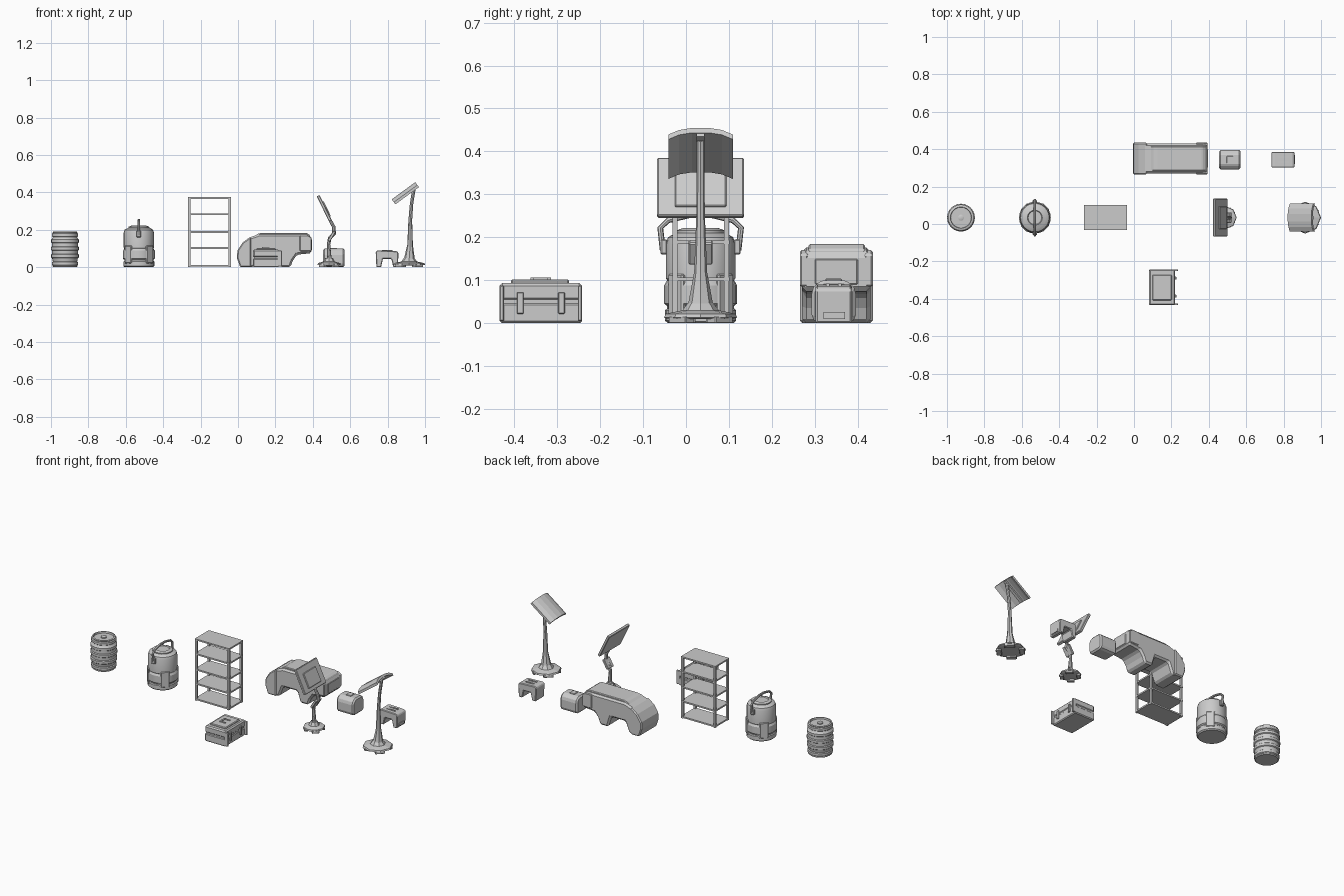
import bpy, bmesh, math
from mathutils import Vector, Matrix

ROW = 0.034  # y of the middle row of props


def finish(name, bm, bevel=0.0, smooth=False):
    bmesh.ops.recalc_face_normals(bm, faces=bm.faces)
    me = bpy.data.meshes.new(name)
    bm.to_mesh(me)
    bm.free()
    ob = bpy.data.objects.new(name, me)
    bpy.context.collection.objects.link(ob)
    if bevel:
        m = ob.modifiers.new("bevel", "BEVEL")
        m.width, m.segments, m.limit_method = bevel, 1, "ANGLE"
    if smooth:
        bpy.ops.object.select_all(action="DESELECT")
        ob.select_set(True)
        bpy.context.view_layer.objects.active = ob
        bpy.ops.object.shade_smooth_by_angle(angle=math.radians(30))
    return ob


def box(name, x, y, z, bevel=0.0, tilt=0.0, turn=0.0):
    """Box from (min, max) ranges, tilted about y and turned about z."""
    bm = bmesh.new()
    bmesh.ops.create_cube(bm, size=1)
    for v in bm.verts:
        v.co = Vector((v.co.x * (x[1] - x[0]), v.co.y * (y[1] - y[0]), v.co.z * (z[1] - z[0])))
    ob = finish(name, bm, bevel)
    ob.location = [(a + b) / 2 for a, b in (x, y, z)]
    ob.rotation_euler = (0, tilt, turn)
    return ob


def lathe(name, profile, x, y, n=24, smooth=True):
    bm = bmesh.new()
    rings = []
    for r, z in profile:
        rings.append([bm.verts.new((x + r * math.cos(math.tau * i / n), y + r * math.sin(math.tau * i / n), z))
                      for i in range(n)])
    for a, b in zip(rings, rings[1:]):
        for i in range(n):
            bm.faces.new((a[i], a[(i + 1) % n], b[(i + 1) % n], b[i]))
    bm.faces.new(rings[0])
    bm.faces.new(rings[-1])
    return finish(name, bm, smooth=smooth)


def extrude(name, pts, lo, hi, axis="y", bevel=0.0):
    """Extrude an (x,z) outline along y, or a (y,z) outline along x."""
    bm = bmesh.new()
    at = (lambda a, b, d: (a, d, b)) if axis == "y" else (lambda a, b, d: (d, a, b))
    f, g = [[bm.verts.new(at(a, b, d)) for a, b in pts] for d in (lo, hi)]
    bm.faces.new(f)
    bm.faces.new(g)
    for i in range(len(f)):
        j = (i + 1) % len(f)
        bm.faces.new((f[i], f[j], g[j], g[i]))
    return finish(name, bm, bevel)


def tube(name, pts, radii, n=8):
    bm = bmesh.new()
    pts = [Vector(p) for p in pts]
    rings = []
    for i, p in enumerate(pts):
        t = (pts[min(i + 1, len(pts) - 1)] - pts[max(i - 1, 0)]).normalized()
        side = Vector((0, 1, 0)) if abs(t.x) > 1e-5 else Vector((1, 0, 0))
        u = (side - t * side.dot(t)).normalized()
        w = t.cross(u)
        rings.append([bm.verts.new(p + radii[i] * (u * math.cos(math.tau * k / n) + w * math.sin(math.tau * k / n)))
                      for k in range(n)])
    for a, b in zip(rings, rings[1:]):
        for k in range(n):
            bm.faces.new((a[k], a[(k + 1) % n], b[(k + 1) % n], b[k]))
    bm.faces.new(rings[0])
    bm.faces.new(rings[-1])
    return finish(name, bm, smooth=True)


# Barrel: five hoops, rim and recessed lid
prof = [(0.062, 0), (0.068, 0.005)]
for zc, r in ((0.02, 0.070), (0.06, 0.074), (0.10, 0.0745), (0.14, 0.074), (0.172, 0.070)):
    prof += [(r - 0.005, zc - 0.011), (r, zc - 0.007), (r, zc + 0.007), (r - 0.005, zc + 0.011)]
prof += [(0.066, 0.188), (0.062, 0.19), (0.057, 0.19), (0.055, 0.181)]
lathe("barrel", prof, -0.925, ROW)
lathe("barrel_bung", [(0.016, 0.18), (0.016, 0.188), (0.012, 0.19)], -0.925, ROW, 12)

# Canister: body, base guard, cap and carrying handle
CX = -0.53
lathe("canister_body", [(0.076, 0), (0.083, 0.006), (0.083, 0.03), (0.078, 0.034), (0.078, 0.10), (0.081, 0.105),
                        (0.081, 0.185), (0.076, 0.2), (0.062, 0.208), (0.056, 0.21), (0.056, 0.216),
                        (0.04, 0.222), (0.036, 0.217)], CX, ROW)
lathe("canister_guard", [(0.078, 0.04), (0.085, 0.046), (0.085, 0.088), (0.078, 0.1)], CX, ROW)
for k in range(4):
    a = math.tau * (k + 0.5) / 4
    px, py = CX + 0.079 * math.cos(a), ROW + 0.079 * math.sin(a)
    box("canister_guard_plate", (px - .006, px + .006), (py - .025, py + .025), (0.02, 0.115), 0.004, turn=a)
tube("canister_handle", [(CX, ROW - 0.088, 0.17), (CX, ROW - 0.094, 0.222), (CX, ROW - 0.075, 0.24),
                         (CX, ROW - 0.025, 0.252), (CX, ROW + 0.025, 0.252), (CX, ROW + 0.075, 0.24),
                         (CX, ROW + 0.094, 0.222), (CX, ROW + 0.088, 0.17)], [0.007] * 8)
for s in (-1, 1):
    y = ROW + s * 0.085
    box("canister_handle_mount", (CX - 0.012, CX + 0.012), (y - 0.008, y + 0.008), (0.16, 0.195), 0.003)

# Shelf rack: five boards on four posts
for z in (0.004, 0.098, 0.184, 0.278, 0.366):
    box("shelf_board", (-0.267, -0.037), (ROW - 0.067, ROW + 0.067), (z, z + 0.009))
for x in (-0.26, -0.044):
    for y in (ROW - 0.06, ROW + 0.06):
        box("shelf_post", (x - 0.006, x + 0.006), (y - 0.006, y + 0.006), (0, 0.372))

# Large machine: arched housing with side bulges and a roof panel
front = [(0.012, 0), (-0.006, 0.05), (-0.003, 0.09), (0.025, 0.132), (0.06, 0.158)]
under = [(0.393, 0.075), (0.315, 0.067), (0.293, 0.035), (0.28, 0), (0.225, 0), (0.205, 0.065), (0.11, 0.065), (0.085, 0)]
extrude("machine_housing", front + [(0.11, 0.176), (0.37, 0.176), (0.393, 0.162)] + under, 0.27, 0.43, bevel=0.01)
extrude("machine_nose", front + [(0.07, 0.162), (0.07, 0.0)], 0.265, 0.435, bevel=0.006)
extrude("machine_roof", [(0.06, 0.15), (0.105, 0.178), (0.125, 0.184), (0.365, 0.184), (0.385, 0.172), (0.385, 0.15)],
        0.285, 0.417, bevel=0.004)
for y0 in (0.265, 0.415):
    extrude("machine_side_rail", [(0.33, 0.085), (0.393, 0.085), (0.393, 0.16), (0.375, 0.17), (0.33, 0.17)],
            y0, y0 + 0.02, bevel=0.004)
box("machine_end_plate", (0.385, 0.396), (0.30, 0.40), (0.09, 0.15), 0.003)

# Storage crate: tub, lid, top handle, latches and hinged corner tabs
box("crate_tub", (0.08, 0.22), (-0.434, -0.242), (0, 0.047), 0.005)
box("crate_seam", (0.085, 0.216), (-0.43, -0.246), (0.04, 0.06))
box("crate_lid", (0.08, 0.22), (-0.434, -0.242), (0.052, 0.094), 0.007)
box("crate_top_panel", (0.098, 0.202), (-0.408, -0.272), (0.088, 0.102), 0.004)
for y in (-0.358, -0.318):
    box("crate_handle_arm", (0.132, 0.168), (y - 0.004, y + 0.004), (0.1, 0.106))
box("crate_handle_grip", (0.128, 0.138), (-0.362, -0.314), (0.1, 0.107))
for y in (-0.386, -0.29):
    box("crate_latch", (0.215, 0.227), (y - 0.008, y + 0.008), (0.022, 0.072), 0.002)
for y in (-0.429, -0.247):
    box("crate_corner_tab", (0.21, 0.235), (y - 0.005, y + 0.005), (0.005, 0.088), 0.002)

# Small cooler box with arched lid and handle
extrude("cooler_box", [(0.292, 0.012), (0.304, 0), (0.384, 0), (0.396, 0.012), (0.396, 0.075), (0.386, 0.092),
                       (0.368, 0.1), (0.32, 0.1), (0.302, 0.092), (0.292, 0.075)], 0.455, 0.57, "x", 0.01)
box("cooler_handle", (0.495, 0.53), (0.325, 0.363), (0.098, 0.104), 0.002)

# Small step stool with arched underside and grip slots
extrude("stool_body", [(0.74, 0), (0.765, 0), (0.775, 0.045), (0.82, 0.045), (0.83, 0), (0.855, 0),
                       (0.858, 0.078), (0.848, 0.086), (0.746, 0.09), (0.736, 0.082)], 0.302, 0.386, bevel=0.004)
for y in (0.33, 0.358):
    box("stool_tread", (0.77, 0.825), (y - 0.004, y + 0.004), (0.084, 0.092))
box("stool_foot_bar", (0.852, 0.86), (0.32, 0.37), (0.01, 0.026))


# Octagonal stand base with four feet, shared by both lamps
def stand_base(name, x, r):
    lathe(name + "_base", [(r * 0.85, 0.01), (r, 0.013), (r * 0.96, 0.022), (r * 0.5, 0.03), (r * 0.32, 0.05)],
          x, ROW, 8, False)
    for k in range(4):
        a = math.tau * (k + 0.5) / 4
        px, py = x + r * 0.75 * math.cos(a), ROW + r * 0.75 * math.sin(a)
        box(name + "_foot", (px - r * .17, px + r * .17), (py - r * .33, py + r * .33), (0, 0.016), 0.002, turn=a)


# Panel stand: kinked pole carrying a tilted flat panel
stand_base("panel_stand", 0.487, 0.062)
tube("panel_stand_pole", [(0.487, ROW, 0.02), (0.487, ROW, 0.06), (0.484, ROW, 0.12), (0.49, ROW, 0.155),
                          (0.514, ROW, 0.18), (0.512, ROW, 0.215), (0.48, ROW, 0.275)],
     [0.02, 0.012, 0.009, 0.01, 0.011, 0.009, 0.008])
box("panel_stand_control_box", (0.492, 0.508), (ROW - 0.028, ROW + 0.028), (0.135, 0.195), 0.003, tilt=0.55)
TILT = -math.atan2(0.065, 0.135)
box("panel_frame", (0.453, 0.469), (ROW - 0.101, ROW + 0.101), (0.24, 0.39), 0.003, tilt=TILT)
box("panel_back", (0.462, 0.478), (ROW - 0.06, ROW + 0.06), (0.265, 0.355), 0.003, tilt=TILT)

# Tall lamp: tapered pole, brace and curved tilted hood
stand_base("lamp", 0.915, 0.085)
tube("lamp_pole", [(0.916, ROW, 0.02), (0.917, ROW, 0.06), (0.92, ROW, 0.12), (0.921, ROW, 0.25),
                   (0.928, ROW, 0.34), (0.942, ROW, 0.425)], [0.034, 0.026, 0.015, 0.01, 0.009, 0.009])
SLOPE = -math.atan2(0.095, 0.13)
M = Matrix.Translation((0.889, ROW, 0.403)) @ Matrix.Rotation(SLOPE, 4, "Y")
arc = [(-0.075, -0.012), (-0.05, 0.001), (-0.02, 0.007), (0.02, 0.007), (0.05, 0.001), (0.075, -0.012)]
hood = extrude("lamp_hood", arc + [(y, z - 0.014) for y, z in reversed(arc)], -0.078, 0.078, "x")
hood.data.transform(M)
rib = extrude("lamp_hood_rib", [(-0.009, 0), (0.009, 0), (0.009, -0.016), (-0.009, -0.016)], -0.076, 0.076, "x")
rib.data.transform(M)
